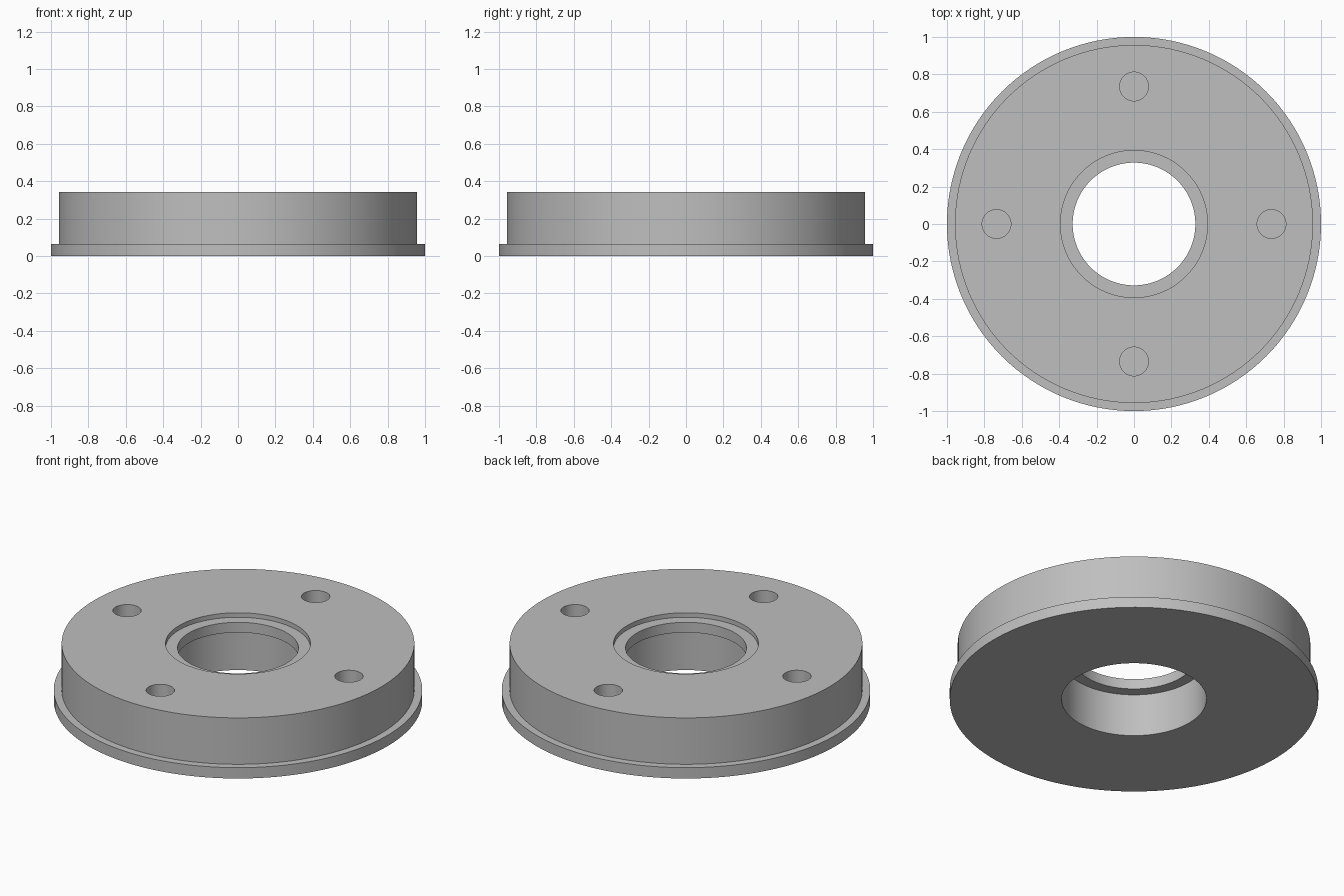
import bpy, bmesh, math

if "Cube" in bpy.data.objects:
    bpy.data.objects.remove(bpy.data.objects["Cube"])

SEGMENTS = 128
HEIGHT = 0.343

grey = bpy.data.materials.new("grey metal")
grey.diffuse_color = (0.52, 0.52, 0.52, 1)
grey.use_nodes = True
grey.node_tree.nodes["Principled BSDF"].inputs["Base Color"].default_value = grey.diffuse_color


def add_object(name, bm):
    bmesh.ops.recalc_face_normals(bm, faces=bm.faces[:])
    mesh = bpy.data.meshes.new(name)
    bm.to_mesh(mesh)
    bm.free()
    mesh.materials.append(grey)
    obj = bpy.data.objects.new(name, mesh)
    bpy.context.collection.objects.link(obj)
    return obj


def lathe(name, profile):
    """Revolve a closed (radius, z) profile around the z axis."""
    bm = bmesh.new()
    rings = []
    for r, z in profile:
        rings.append([bm.verts.new((r * math.cos(2 * math.pi * i / SEGMENTS),
                                    r * math.sin(2 * math.pi * i / SEGMENTS), z))
                      for i in range(SEGMENTS)])
    for a, b in zip(rings, rings[1:] + rings[:1]):
        for i in range(SEGMENTS):
            j = (i + 1) % SEGMENTS
            bm.faces.new((a[i], a[j], b[j], b[i]))
    return add_object(name, bm)


# Disc with a rim flange, a shallow top recess and a bore lip
disc = lathe("flanged_disc", [
    (1.0, 0), (1.0, 0.065), (0.957, 0.065), (0.957, HEIGHT),
    (0.393, HEIGHT), (0.393, 0.316), (0.328, 0.316), (0.328, 0.255),
    (0.393, 0.255), (0.393, 0)])

# Four blind bolt holes
HOLE_DEPTH = 0.2
bm = bmesh.new()
for k in range(4):
    angle = k * math.pi / 2
    made = bmesh.ops.create_cone(bm, cap_ends=True, segments=48,
                                 radius1=0.077, radius2=0.077, depth=HOLE_DEPTH * 2)
    bmesh.ops.translate(bm, verts=made["verts"],
                        vec=(0.735 * math.cos(angle), 0.735 * math.sin(angle), HEIGHT))
cutter = add_object("bolt_hole_cutter", bm)

cut = disc.modifiers.new("bolt holes", "BOOLEAN")
cut.operation = "DIFFERENCE"
cut.solver = "EXACT"
cut.object = cutter

bpy.context.view_layer.objects.active = disc
disc.select_set(True)
bpy.ops.object.modifier_apply(modifier=cut.name)
bpy.data.objects.remove(cutter)

# Smooth round walls, sharp rims
bpy.ops.object.shade_smooth_by_angle(angle=math.radians(30))
